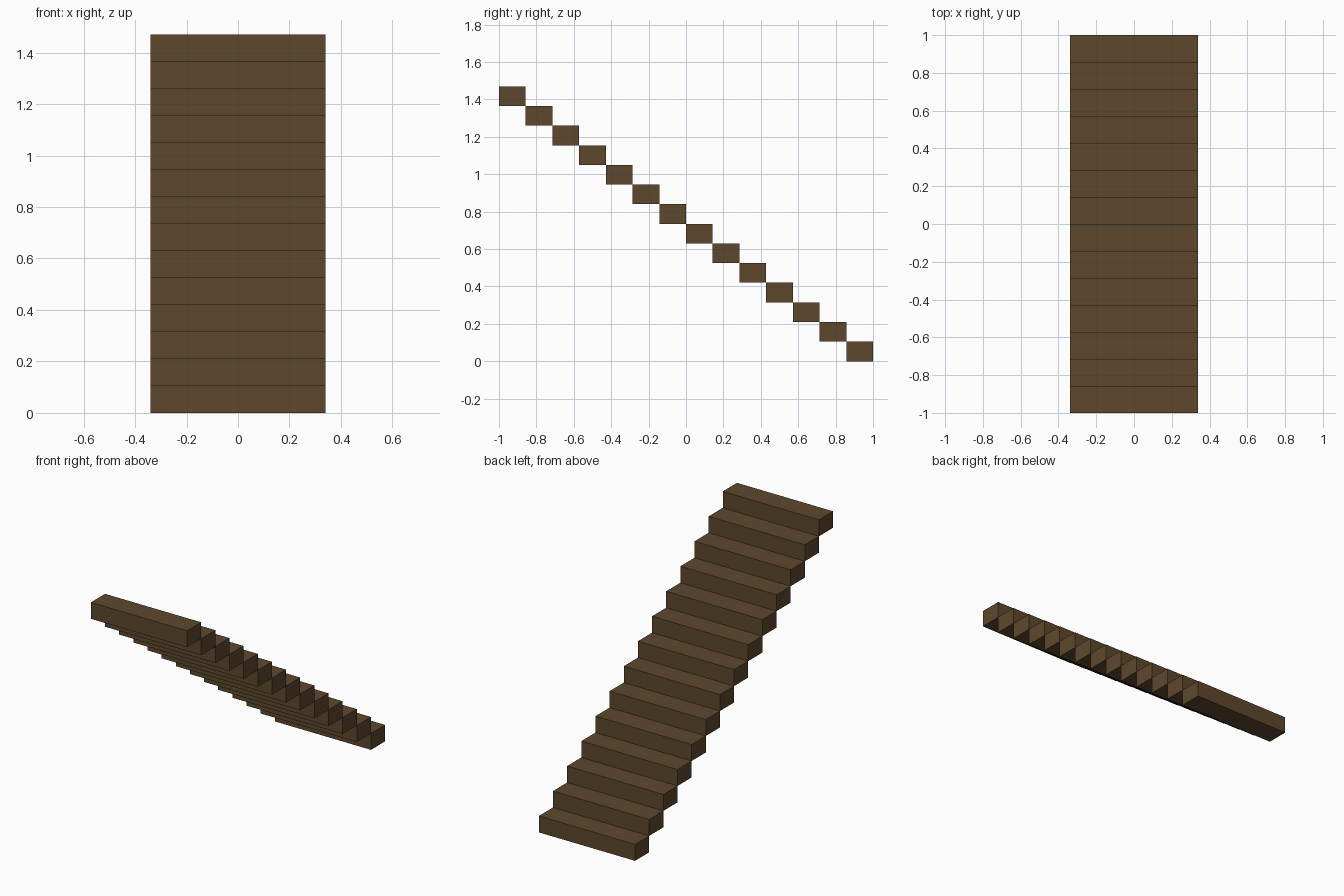
import bpy

if "Cube" in bpy.data.objects:
    bpy.data.objects.remove(bpy.data.objects["Cube"])

STEPS = 14
WIDTH = 0.68
DEPTH = 2.0 / STEPS
RISE = 1.47 / STEPS

wood = bpy.data.materials.new("dark brown wood")
wood.diffuse_color = (0.112, 0.064, 0.026, 1.0)
wood.use_nodes = True
wood.node_tree.nodes["Principled BSDF"].inputs["Base Color"].default_value = wood.diffuse_color


def add_step(i):
    """One solid block; step 0 is the lowest, at the back."""
    y = 1.0 - DEPTH * (i + 0.5)
    z = RISE * (i + 0.5)
    bpy.ops.mesh.primitive_cube_add(size=1, location=(0, y, z))
    step = bpy.context.object
    step.name = f"step_{i + 1:02d}"
    step.scale = (WIDTH, DEPTH, RISE)
    bpy.ops.object.transform_apply(location=False, rotation=False, scale=True)
    step.data.materials.append(wood)


# Straight flight climbing from the back to the front
for i in range(STEPS):
    add_step(i)
